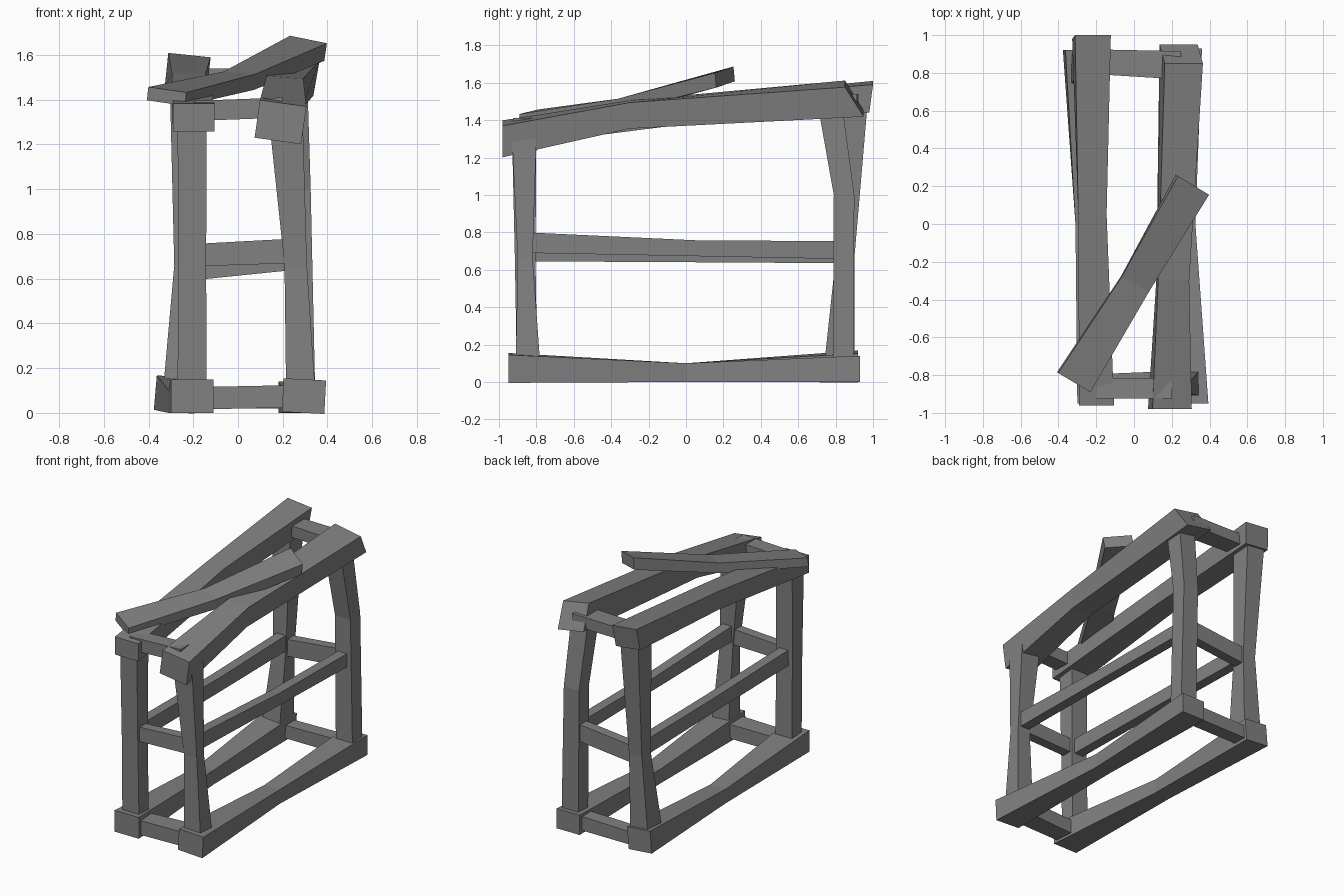
import bpy
import bmesh
from math import sin, cos, radians

default_cube = bpy.data.objects.get("Cube")
if default_cube:
    bpy.data.objects.remove(default_cube, do_unlink=True)

grey = bpy.data.materials.new("weathered_grey")
grey.use_nodes = True
grey_colour = (0.22, 0.22, 0.22, 1)
grey.diffuse_color = grey_colour
grey.node_tree.nodes["Principled BSDF"].inputs["Base Color"].default_value = grey_colour


def place(axis, along, first, second):
    """Turn beam coordinates into x, y, z for a beam running along the axis."""
    if axis == "X":
        return (along, first, second)
    if axis == "Y":
        return (first, along, second)
    return (first, second, along)


def beam(name, axis, *sections):
    """Loft a four-sided timber through sections:
    (along, centre, centre, width, width, roll, lean)."""
    bm = bmesh.new()
    rings = []
    for section in sections:
        along, first, second, wide, tall, roll, lean = (tuple(section) + (0, 0))[:7]
        turn = radians(roll)
        ring = []
        for side, up in ((-1, -1), (1, -1), (1, 1), (-1, 1)):
            a, b = side * wide / 2, up * tall / 2
            ring.append(bm.verts.new(place(
                axis,
                along + lean * up,
                first + a * cos(turn) + b * sin(turn),
                second - a * sin(turn) + b * cos(turn))))
        rings.append(ring)
    for lower, upper in zip(rings, rings[1:]):
        for i in range(4):
            j = (i + 1) % 4
            bm.faces.new((lower[i], lower[j], upper[j], upper[i]))
    bm.faces.new(rings[0])
    bm.faces.new(rings[-1])
    bmesh.ops.recalc_face_normals(bm, faces=bm.faces)
    mesh = bpy.data.meshes.new(name)
    bm.to_mesh(mesh)
    bm.free()
    mesh.materials.append(grey)
    timber = bpy.data.objects.new(name, mesh)
    bpy.context.collection.objects.link(timber)
    return timber


# Ground beams, pinched in the middle
beam("left_ground_beam", "Y",
     (-.95, .295, .075, .19, .15, 3),
     (0, .265, .05, .12, .1),
     (.93, .27, .07, .18, .14))
beam("right_ground_beam", "Y",
     (-.95, -.205, .075, .19, .15),
     (0, -.25, .05, .12, .1),
     (.92, -.28, .083, .18, .155, 5))

# Corner posts
beam("left_front_post", "Z",
     (.1, .28, -.845, .13, .13),
     (.66, .258, -.86, .1, .08),
     (1.3, .215, -.865, .15, .13))
beam("right_front_post", "Z",
     (.1, -.205, -.85, .13, .11),
     (.66, -.205, -.86, .125, .11),
     (1.32, -.205, -.865, .13, .13))
beam("left_back_post", "Z",
     (.1, .28, .84, .13, .11),
     (1, .265, .845, .12, .11),
     (1.48, .245, .77, .13, .13))
beam("right_back_post", "Z",
     (.1, -.265, .82, .14, .16),
     (.66, -.235, .85, .1, .1),
     (1.48, -.235, .895, .14, .15))

# Sloping top beams
beam("left_top_beam", "Y",
     (-.98, .19, 1.3, .21, .17, 8),
     (-.3, .205, 1.43, .165, .14, 4),
     (.9, .25, 1.515, .205, .16, 10, -.05))
beam("right_top_beam", "Y",
     (-.96, -.198, 1.32, .185, .125),
     (.05, -.22, 1.45, .15, .13),
     (.99, -.225, 1.525, .19, .15, 6, .01))

# Side rails at mid height
beam("left_middle_rail", "Y",
     (-.86, .25, .745, .07, .11),
     (.05, .26, .715, .07, .085),
     (.84, .265, .705, .07, .095))
beam("right_middle_rail", "Y",
     (-.86, -.2, .7, .07, .11),
     (.05, -.21, .69, .07, .1),
     (.84, -.225, .69, .07, .11))

# Crossbars joining the two sides
beam("front_bottom_crossbar", "X",
     (-.2, -.86, .065, .13, .1),
     (.29, -.85, .075, .15, .1))
beam("back_bottom_crossbar", "X",
     (-.27, .85, .065, .1, .09),
     (.27, .85, .07, .1, .1))
beam("front_middle_crossbar", "X",
     (-.2, -.86, .705, .07, .1),
     (.26, -.86, .725, .07, .11))
beam("back_middle_crossbar", "X",
     (-.23, .85, .65, .07, .12),
     (.26, .85, .7, .07, .12))
beam("front_top_crossbar", "X",
     (-.2, -.87, 1.35, .11, .09),
     (.2, -.87, 1.365, .11, .09))
beam("back_top_crossbar", "X",
     (-.23, .86, 1.5, .13, .08),
     (.25, .84, 1.5, .15, .08))

# Loose plank lying diagonally across the top
plank = beam("loose_plank", "Y",
             (-.61, 0, 1.415, .2, .06, 7),
             (0, .01, 1.485, .165, .07, 4),
             (.61, 0, 1.63, .195, .08, 10))
plank.location = (-.005, -.315, 0)
plank.rotation_euler.z = radians(-31)
